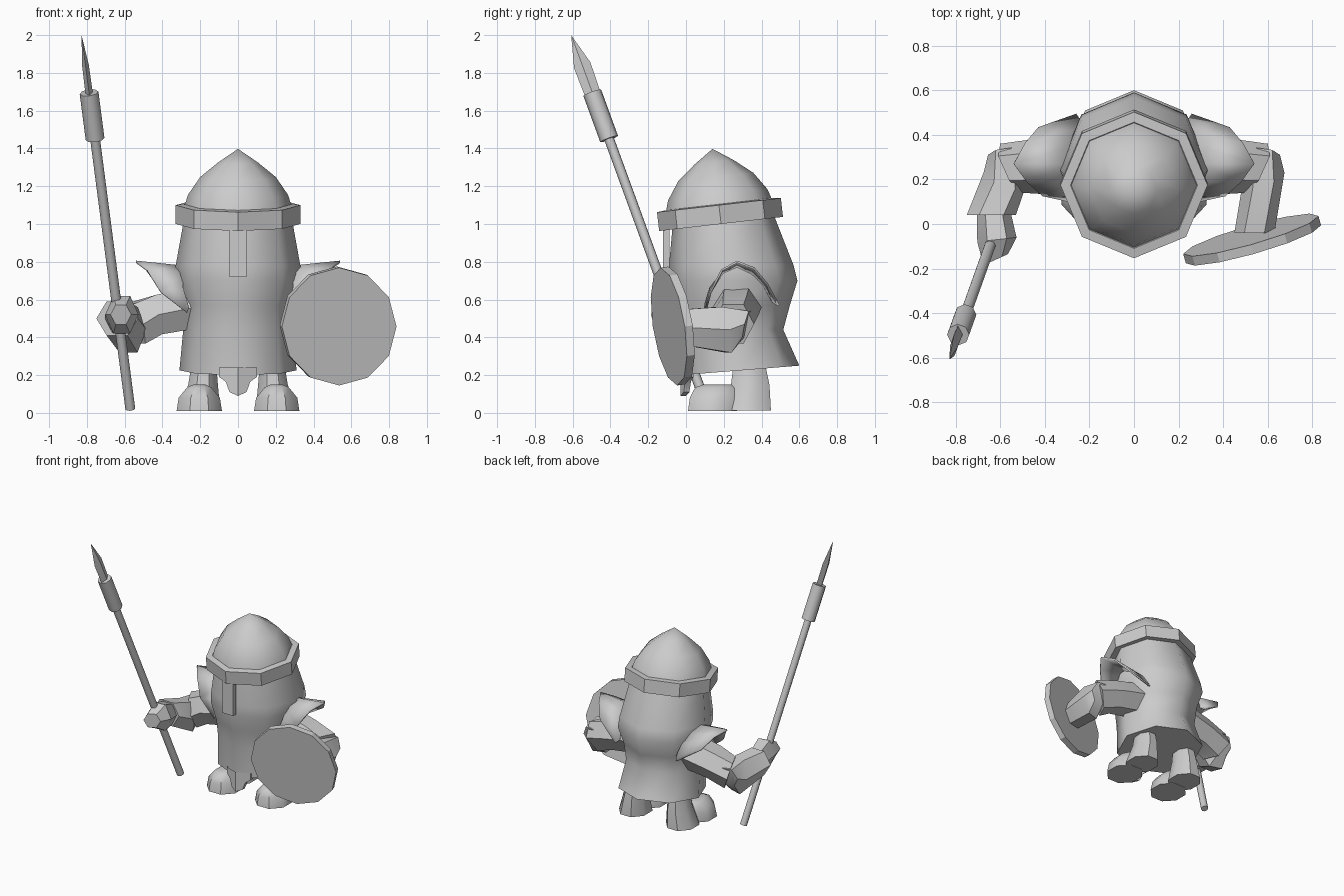
import bpy, bmesh, math
from mathutils import Vector, Matrix

if "Cube" in bpy.data.objects:
    bpy.data.objects.remove(bpy.data.objects["Cube"])

mat = bpy.data.materials.new("plain_grey")
mat.diffuse_color = (0.6, 0.6, 0.6, 1)
mat.use_nodes = True
mat.node_tree.nodes["Principled BSDF"].inputs["Base Color"].default_value = mat.diffuse_color


def finish(name, bm, angle=35):
    bmesh.ops.recalc_face_normals(bm, faces=bm.faces)
    me = bpy.data.meshes.new(name)
    bm.to_mesh(me)
    bm.free()
    ob = bpy.data.objects.new(name, me)
    bpy.context.collection.objects.link(ob)
    me.materials.append(mat)
    bpy.ops.object.select_all(action='DESELECT')
    ob.select_set(True)
    bpy.context.view_layer.objects.active = ob
    bpy.ops.object.shade_smooth_by_angle(angle=math.radians(angle))
    return ob


def ring(c, u, v, n, start=0.0):
    """Ellipse of n points about c with half-axes u and v."""
    c, u, v = Vector(c), Vector(u), Vector(v)
    step = 2 * math.pi / n
    return [c + u * math.cos(start + i * step) + v * math.sin(start + i * step)
            for i in range(n)]


def loft(name, rings, tip=None, angle=35, cap=True):
    bm = bmesh.new()
    vs = [[bm.verts.new(p) for p in r] for r in rings]
    n = len(vs[0])
    for a, b in zip(vs, vs[1:]):
        for i in range(n):
            j = (i + 1) % n
            bm.faces.new((a[i], a[j], b[j], b[i]))
    if cap:
        bm.faces.new(vs[0])
    if tip is not None:
        t = bm.verts.new(tip)
        for i in range(n):
            bm.faces.new((vs[-1][i], vs[-1][(i + 1) % n], t))
    elif cap:
        bm.faces.new(vs[-1])
    return finish(name, bm, angle)


# Body: octagonal barrel, (z, half width, front y, back y, rise of the back)
levels = [(0.225, 0.31, -0.02, 0.60, 0.025), (0.44, 0.29, -0.03, 0.515, 0),
          (0.57, 0.29, -0.06, 0.55, 0), (0.70, 0.335, -0.09, 0.59, 0),
          (0.78, 0.33, -0.09, 0.57, 0), (1.03, 0.285, -0.07, 0.46, 0.03)]
loft("body", [ring((0, (f + b) / 2, z), (w, 0, 0), (0, (b - f) / 2, t), 8)
              for z, w, f, b, t in levels], angle=50)

# Helmet: tilted octagonal rim and pointed dome
tilt = Matrix.Translation((0, 0.18, 1.05)) @ Matrix.Rotation(math.radians(6.5), 4, 'X')


def helmet_ring(r, z):
    return [tilt @ p for p in ring((0, 0, z), (r, 0, 0), (0, r, 0), 8)]


loft("helmet_rim", [helmet_ring(r, z) for r, z in
                    ((0.26, 0.0), (0.26, -0.045), (0.33, -0.05),
                     (0.33, 0.05), (0.285, 0.055), (0.26, 0.03))], angle=30)
loft("helmet_dome", [helmet_ring(r, z) for r, z in
                     ((0.285, 0.04), (0.265, 0.105), (0.2, 0.2), (0.105, 0.278))],
     tip=tilt @ Vector((0, 0, 0.35)), angle=60)

# Nose guard
bm = bmesh.new()
bmesh.ops.create_cube(bm, size=1, matrix=Matrix.Translation((0, -0.105, 0.86))
                      @ Matrix.Diagonal((0.09, 0.035, 0.28, 1)))
finish("nose_guard", bm)

# Front tab below the hem, folded along its middle
tab = [(-0.1, 0.24), (-0.1, 0.19), (-0.065, 0.165), (-0.045, 0.11), (0, 0.09),
       (0.045, 0.11), (0.065, 0.165), (0.1, 0.19), (0.1, 0.24)]
bm = bmesh.new()
front = [bm.verts.new((x, -0.03 + 0.4 * abs(x), z)) for x, z in tab]
back = [bm.verts.new((x, 0.0 + 0.4 * abs(x), z)) for x, z in tab]
for side in (front, back):
    m = side[0], side[8]
    top = bm.verts.new((0, side[4].co.y, 0.24))
    bm.faces.new([top] + side[:5])
    bm.faces.new([top] + side[4:])
for i in range(8):
    bm.faces.new((front[i], front[i + 1], back[i + 1], back[i]))
finish("front_tab", bm)

# Shoulder plates: flared arches, paired outer and inner rim points
outer = [(0.27, 0.10, 0.53), (0.41, 0.13, 0.64), (0.48, 0.19, 0.755), (0.54, 0.27, 0.80),
         (0.49, 0.36, 0.765), (0.43, 0.43, 0.68), (0.26, 0.49, 0.57)]
inner = [(0.26, 0.10, 0.56), (0.29, 0.13, 0.66), (0.29, 0.19, 0.74), (0.30, 0.27, 0.775),
         (0.29, 0.35, 0.74), (0.26, 0.41, 0.68), (0.24, 0.46, 0.59)]
for s, side in ((-1, "right"), (1, "left")):
    bm = bmesh.new()
    o, i_ = [[bm.verts.new((s * x, y, z)) for x, y, z in pts] for pts in (outer, inner)]
    for k in range(6):
        bm.faces.new((o[k], o[k + 1], i_[k + 1], i_[k]))
    ob = finish(side + "_shoulder_plate", bm, 50)
    sol = ob.modifiers.new("thickness", 'SOLIDIFY')
    sol.thickness = 0.012
    sol.offset = 0

    # Upper arm, running out and down to the elbow
    loft(side + "_upper_arm", [
        ring((s * 0.22, 0.27, 0.56), (0, 0.13, 0), (0, 0, 0.13), 6),
        ring((s * 0.42, 0.26, 0.52), (0, 0.125, 0), (s * 0.02, 0, 0.12), 6),
        ring((s * 0.55, 0.25, 0.47), (s * 0.05, 0.11, 0), (s * 0.04, 0, 0.12), 6)], angle=40)

    # Forearm from elbow to cuff, left arm ends behind the shield
    if s < 0:
        cuff, rx, rz = (-0.64, 0.04, 0.50), 0.11, 0.105
    else:
        cuff, rx, rz = (0.54, -0.04, 0.455), 0.09, 0.105
    loft(side + "_forearm", [
        ring((s * 0.585, 0.32, 0.47), (s * 0.07, -0.01, 0), (0, 0.02, 0.08), 6),
        ring((s * 0.58, 0.20, 0.44), (s * 0.095, 0.03, 0), (0, -0.03, 0.14), 6),
        ring(cuff, (s * rx, 0, 0), (0, 0, rz), 6)], angle=40)

    # Leg and rounded toe
    loft(side + "_leg", [
        ring((s * 0.20, 0.325, 0.012), (0.115, 0, 0), (0, 0.135, 0), 8, math.pi / 8),
        ring((s * 0.185, 0.34, 0.15), (0.085, 0, 0), (0, 0.11, 0), 8, math.pi / 8),
        ring((s * 0.18, 0.335, 0.26), (0.07, 0, 0), (0, 0.09, 0), 8, math.pi / 8)], angle=45)
    loft(side + "_toe", [
        ring((s * x, y, z), (rx, 0, 0), (0, ry, 0), 8, math.pi / 8)
        for x, y, z, rx, ry in ((0.205, 0.14, 0.01, 0.13, 0.14), (0.205, 0.145, 0.08, 0.118, 0.135),
                                (0.205, 0.155, 0.135, 0.07, 0.115),
                                (0.205, 0.165, 0.15, 0.035, 0.08))], angle=45)

# Hand gripping the spear
loft("hand", [
    ring((-0.63, 0.06, 0.50), (0.075, 0, 0), (0, 0, 0.085), 6),
    ring((-0.615, -0.07, 0.52), (0.088, 0.01, 0), (0, 0, 0.115), 6),
    ring((-0.62, -0.16, 0.52), (0.055, 0.025, 0), (0, 0, 0.06), 6)], angle=25)

# Shield: twelve-sided disc turned outward and leaning forward
u, v = Vector((0.963, 0.27, 0)), Vector((0, -0.14, 0.99))
n = u.cross(v).normalized()
c = Vector((0.53, -0.07, 0.46))
loft("shield", [ring(c + n * d, u * r, v * r, 12)
                for d, r in ((0.022, 0.315), (-0.022, 0.315))], angle=25)


# Spear along a slanted axis
def axis(z):
    return Vector((-0.57 - 0.1305 * (z - 0.02), 0.115 - 0.365 * (z - 0.02), z))


d = (axis(2) - axis(0)).normalized()
wide = (Vector((0, 1, 0)) - d * d.y).normalized()
thin = d.cross(wide)


def spear_ring(z, a, b, k):
    return ring(axis(z), wide * a, thin * b, k)


loft("spear_shaft", [spear_ring(z, 0.026, 0.026, 8) for z in (0.02, 1.5)], angle=50)
loft("spear_collar", [spear_ring(z, 0.05, 0.05, 8) for z in (1.45, 1.695)], angle=50)
loft("spear_blade", [spear_ring(1.66, 0.042, 0.02, 4), spear_ring(1.84, 0.046, 0.018, 4)],
     tip=axis(2.0), angle=20)
